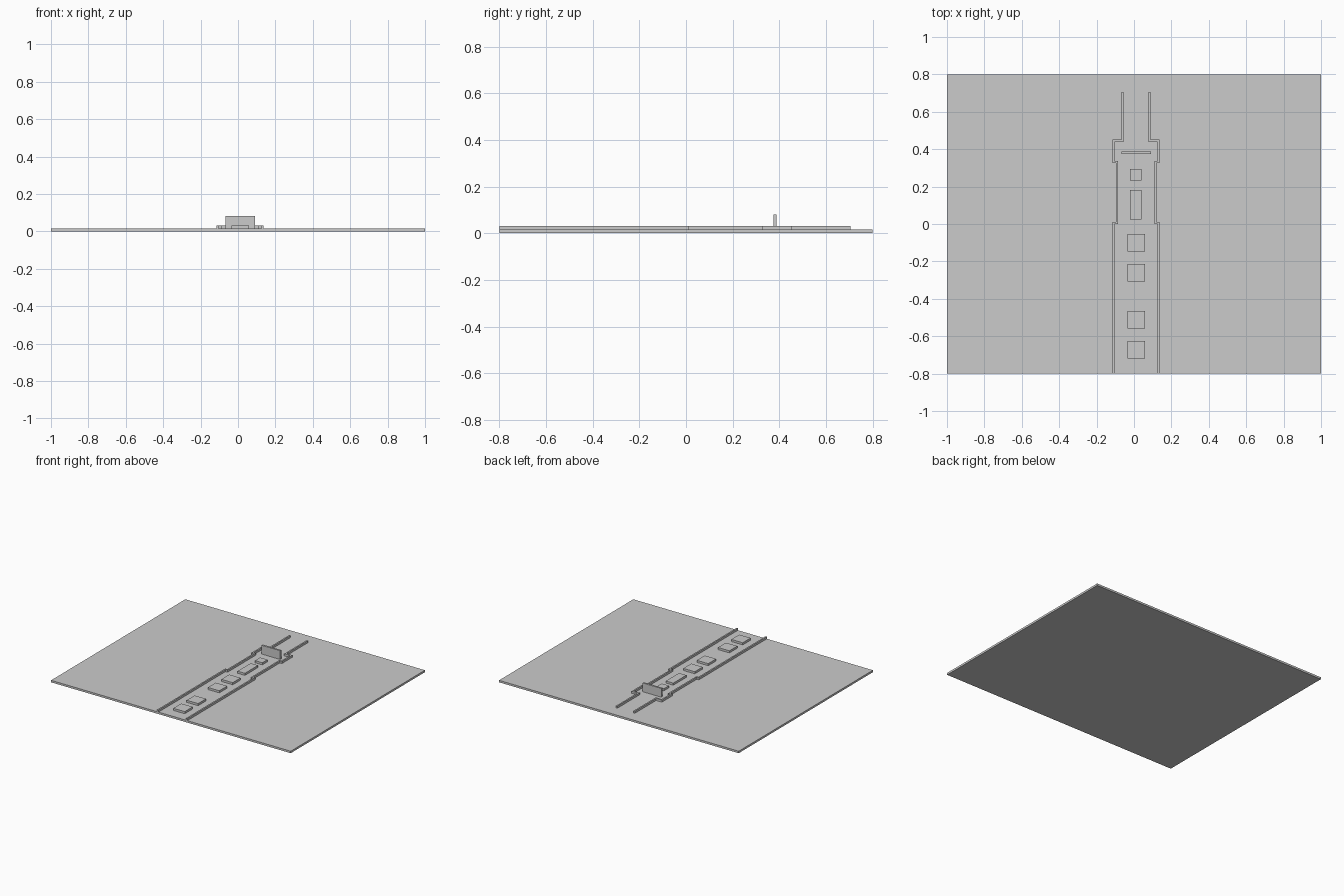
import bpy

if "Cube" in bpy.data.objects:
    bpy.data.objects.remove(bpy.data.objects["Cube"])

BASE_TOP = 0.015
LOW_TOP = 0.031


def box(name, x0, x1, y0, y1, z0=BASE_TOP, z1=LOW_TOP):
    bpy.ops.mesh.primitive_cube_add(
        size=1, location=((x0 + x1) / 2, (y0 + y1) / 2, (z0 + z1) / 2))
    ob = bpy.context.object
    ob.name = name
    ob.scale = (x1 - x0, y1 - y0, z1 - z0)
    bpy.ops.object.transform_apply(location=False, rotation=False, scale=True)
    return ob


# Ground slab
box("base_plate", -1, 1, -0.8, 0.8, 0, BASE_TOP)

# Low walls along both sides of the corridor, mirrored about its centre line
CX = 0.0115
WALLS = {  # distance from centre line (inner, outer), y range
    "front_wall": (0.115, 0.126, -0.80, 0.011),
    "front_jog": (0.098, 0.115, 0.0, 0.011),
    "middle_wall": (0.098, 0.109, 0.011, 0.337),
    "middle_jog": (0.109, 0.126, 0.326, 0.337),
    "wide_wall": (0.115, 0.126, 0.337, 0.452),
    "rear_jog": (0.067, 0.115, 0.439, 0.452),
    "rear_wall": (0.067, 0.078, 0.452, 0.705),
}
for name, (inner, outer, y0, y1) in WALLS.items():
    box("left_" + name, CX - outer, CX - inner, y0, y1)
    box("right_" + name, CX + inner, CX + outer, y0, y1)

# Large square blocks down the front aisle
for yc in (-0.672, -0.513, -0.26, -0.1):
    box("square_block", -0.036, 0.059, yc - 0.047, yc + 0.047)

# Small and long blocks in the middle section
box("small_block", -0.021, 0.04, 0.233, 0.294)
box("long_block", -0.021, 0.04, 0.025, 0.182)

# Upright screen
box("screen_panel", -0.066, 0.09, 0.374, 0.388, BASE_TOP, 0.081)
